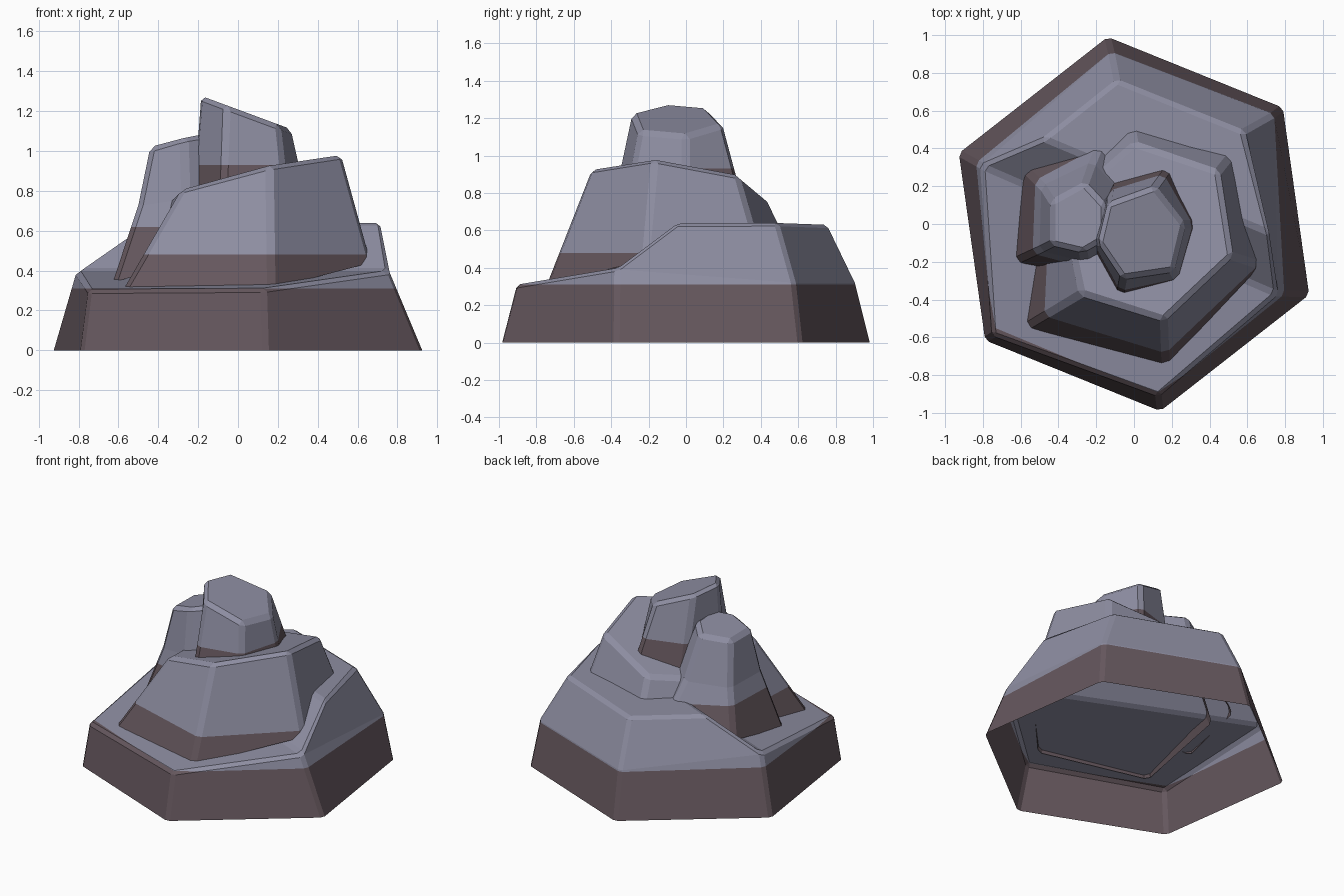
import bpy, bmesh, math
from mathutils import Vector

if "Cube" in bpy.data.objects:
    bpy.data.objects.remove(bpy.data.objects["Cube"])


def material(name, rgb):
    m = bpy.data.materials.new(name)
    m.diffuse_color = (*rgb, 1)
    m.use_nodes = True
    m.node_tree.nodes["Principled BSDF"].inputs["Base Color"].default_value = m.diffuse_color
    return m


GREY = material("slate_grey", (0.27, 0.27, 0.36))
BROWN = material("dark_brown", (0.13, 0.095, 0.11))


def rock(name, bm, split, bevel):
    """Chamfer the edges, cut at the colour line, paint brown below it."""
    bmesh.ops.recalc_face_normals(bm, faces=bm.faces)
    edges = [e for e in bm.edges
             if len(e.link_faces) == 2 and e.calc_face_angle() > math.radians(25)]
    bmesh.ops.bevel(bm, geom=edges, offset=bevel, segments=1,
                    affect='EDGES', clamp_overlap=True)
    bmesh.ops.bisect_plane(bm, geom=bm.verts[:] + bm.edges[:] + bm.faces[:],
                           plane_co=(0, 0, split), plane_no=(0, 0, 1))
    for f in bm.faces:
        f.material_index = int(f.calc_center_median().z < split)
    me = bpy.data.meshes.new(name)
    bm.to_mesh(me)
    bm.free()
    me.materials.append(GREY)
    me.materials.append(BROWN)
    ob = bpy.data.objects.new(name, me)
    bpy.context.collection.objects.link(ob)
    return ob


def boulder(name, rings, split, bevel=0.025):
    """Open-bottomed faceted rock lofted through rings, closed on top."""
    bm = bmesh.new()
    loops = [[bm.verts.new(p) for p in r] for r in rings]
    for a, b in zip(loops, loops[1:]):
        n = len(a)
        for i in range(n):
            j = (i + 1) % n
            bm.faces.new((a[i], a[j], b[j], b[i]))
    bm.faces.new(loops[-1])
    return rock(name, bm, split, bevel)


# Wide base: hexagonal skirt, low ledge in front, raised step at the back
bm = bmesh.new()
foot = [bm.verts.new((math.cos(math.radians(38 + 60 * i)),
                      math.sin(math.radians(38 + 60 * i)), 0)) for i in range(6)]
rim = [bm.verts.new(p) for p in (
    (0.74, 0.58, 0.32), (-0.12, 0.91, 0.32), (-0.81, 0.31, 0.40),
    (-0.75, -0.59, 0.305), (0.13, -0.91, 0.31), (0.76, -0.37, 0.40))]
step = [bm.verts.new(p) for p in (
    (0.58, 0.49, 0.64), (-0.09, 0.76, 0.63), (-0.48, 0.45, 0.63), (0.72, -0.05, 0.64))]
for i in range(6):
    j = (i + 1) % 6
    bm.faces.new((foot[i], foot[j], rim[j], rim[i]))
rb, b, l, fl, f, r = rim
s_rb, s_b, s_l, s_r = step
for face in ((rb, b, s_b, s_rb), (b, l, s_l, s_b), (r, rb, s_rb, s_r),
             (s_rb, s_b, s_l, s_r), (s_r, s_l, l, r), (l, fl, f, r)):
    bm.faces.new(face)
rock("base_rock", bm, 0.31, 0.02)

# Middle tier with a tilted top
boulder("middle_rock", [
    [(-0.58, -0.55, 0.30), (0.17, -0.75, 0.31), (0.67, -0.22, 0.44),
     (0.53, 0.38, 0.55), (-0.02, 0.54, 0.55), (-0.48, 0.20, 0.35)],
    [(-0.28, -0.37, 0.81), (0.16, -0.51, 0.93), (0.52, -0.17, 0.985),
     (0.45, 0.28, 0.90), (0.0, 0.43, 0.77), (-0.38, 0.10, 0.72)]], 0.48)

# Left side spire
boulder("side_spire", [
    [(-0.63, -0.20, 0.34), (-0.25, -0.27, 0.45), (0.0, -0.12, 0.55),
     (0.02, 0.22, 0.55), (-0.17, 0.45, 0.55), (-0.58, 0.29, 0.42)],
    [(-0.50, -0.14, 0.73), (-0.26, -0.20, 0.76), (-0.08, -0.10, 0.80),
     (-0.08, 0.18, 0.80), (-0.22, 0.33, 0.76), (-0.49, 0.20, 0.73)],
    [(-0.44, -0.11, 1.02), (-0.27, -0.15, 1.07), (-0.15, -0.08, 1.09),
     (-0.15, 0.10, 1.08), (-0.26, 0.22, 1.05), (-0.44, 0.12, 1.02)]], 0.62)

# Tallest spire: top slopes down to the right
foot_xy = ((-0.23, -0.10), (-0.08, -0.39), (0.25, -0.32),
           (0.35, 0.0), (0.19, 0.31), (-0.13, 0.21))
top_xy = ((-0.19, -0.10), (-0.06, -0.29), (0.21, -0.25),
          (0.27, 0.0), (0.11, 0.20), (-0.14, 0.11))
boulder("main_spire", [
    [(x, y, 0.76) for x, y in foot_xy],
    [(x, y, 1.275 - 0.37 * (x + 0.18)) for x, y in top_xy]], 0.93)
